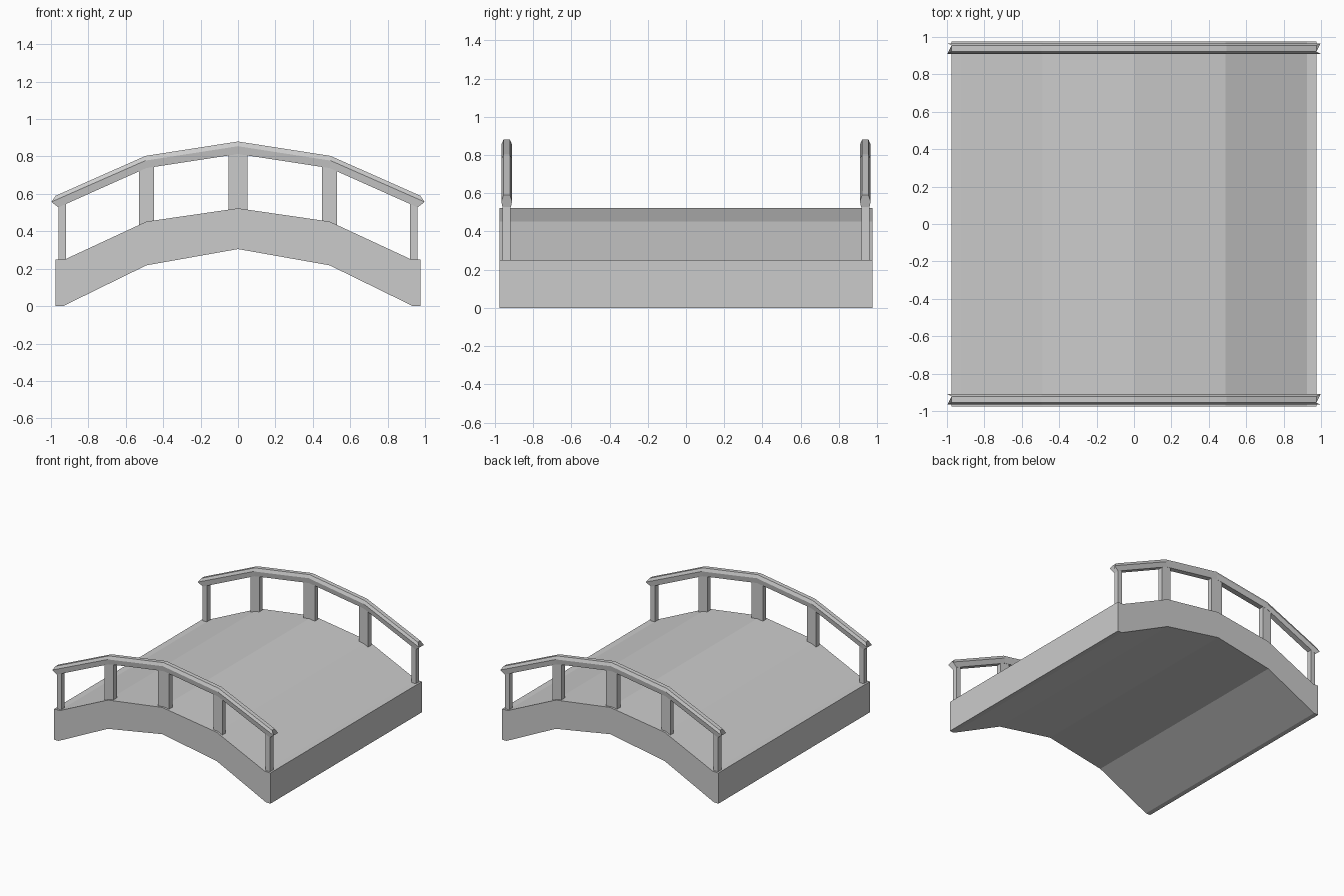
import bpy, bmesh

if "Cube" in bpy.data.objects:
    bpy.data.objects.remove(bpy.data.objects["Cube"])


def make_object(name, rings):
    """Loft closed rings of points, capping both ends."""
    bm = bmesh.new()
    loops = [[bm.verts.new(p) for p in ring] for ring in rings]
    n = len(loops[0])
    for a, b in zip(loops, loops[1:]):
        for i in range(n):
            j = (i + 1) % n
            bm.faces.new((a[i], a[j], b[j], b[i]))
    bm.faces.new(loops[0])
    bm.faces.new(loops[-1][::-1])
    bmesh.ops.recalc_face_normals(bm, faces=bm.faces)
    mesh = bpy.data.meshes.new(name)
    bm.to_mesh(mesh)
    bm.free()
    obj = bpy.data.objects.new(name, mesh)
    bpy.context.collection.objects.link(obj)
    return obj


def extrude_profile(name, profile, y0, y1):
    return make_object(name, [[(x, y, z) for x, z in profile] for y in (y0, y1)])


def mirrored(half):
    """Full left-to-right line from centre-to-right half."""
    return [(-x, z) for x, z in half[:0:-1]] + half


def height(line, x):
    """Height of a half line at distance |x| from the centre."""
    x = abs(x)
    for (xa, za), (xb, zb) in zip(line, line[1:]):
        if x <= xb:
            return za + (zb - za) * (x - xa) / (xb - xa)
    return line[-1][1]


# Half lines (x, z) from the crown outwards
deck_top = [(0, 0.523), (0.49, 0.452), (0.925, 0.25), (0.975, 0.25)]
deck_bottom = [(0, 0.305), (0.49, 0.218), (0.935, 0), (0.975, 0)]
rail_top = [(0, 0.88), (0.495, 0.803), (0.975, 0.59)]
rail_mid = [(0, 0.855), (0.495, 0.778), (0.998, 0.557)]
rail_low = [(0, 0.813), (0.49, 0.738), (0.96, 0.528)]

# Arched deck
extrude_profile("deck", mirrored(deck_top) + mirrored(deck_bottom)[::-1], -0.975, 0.975)

posts = [(-0.96, -0.92), (-0.53, -0.45), (-0.05, 0.05), (0.45, 0.53), (0.92, 0.96)]
for side, label in ((-1, "front"), (1, "back")):
    yc = side * 0.938

    # Posts, following the deck below and the rail above
    for i, (x0, x1) in enumerate(posts):
        xs = sorted({x0, (x0 + x1) / 2, x1})
        profile = [(x, height(deck_top, x) - 0.03) for x in xs]
        profile += [(x, height(rail_mid, x) - 0.015) for x in xs[::-1]]
        extrude_profile(f"{label}_post_{i + 1}", profile, yc - 0.021, yc + 0.021)

    # Handrail with a bevelled six-sided section
    rings = []
    for (xt, zt), (xm, zm), (xl, zl) in zip(*map(mirrored, (rail_top, rail_mid, rail_low))):
        rings.append([(xt, yc - 0.017, zt), (xt, yc + 0.017, zt),
                      (xm, yc + 0.028, zm), (xl, yc + 0.022, zl),
                      (xl, yc - 0.022, zl), (xm, yc - 0.028, zm)])
    make_object(f"{label}_handrail", rings)
